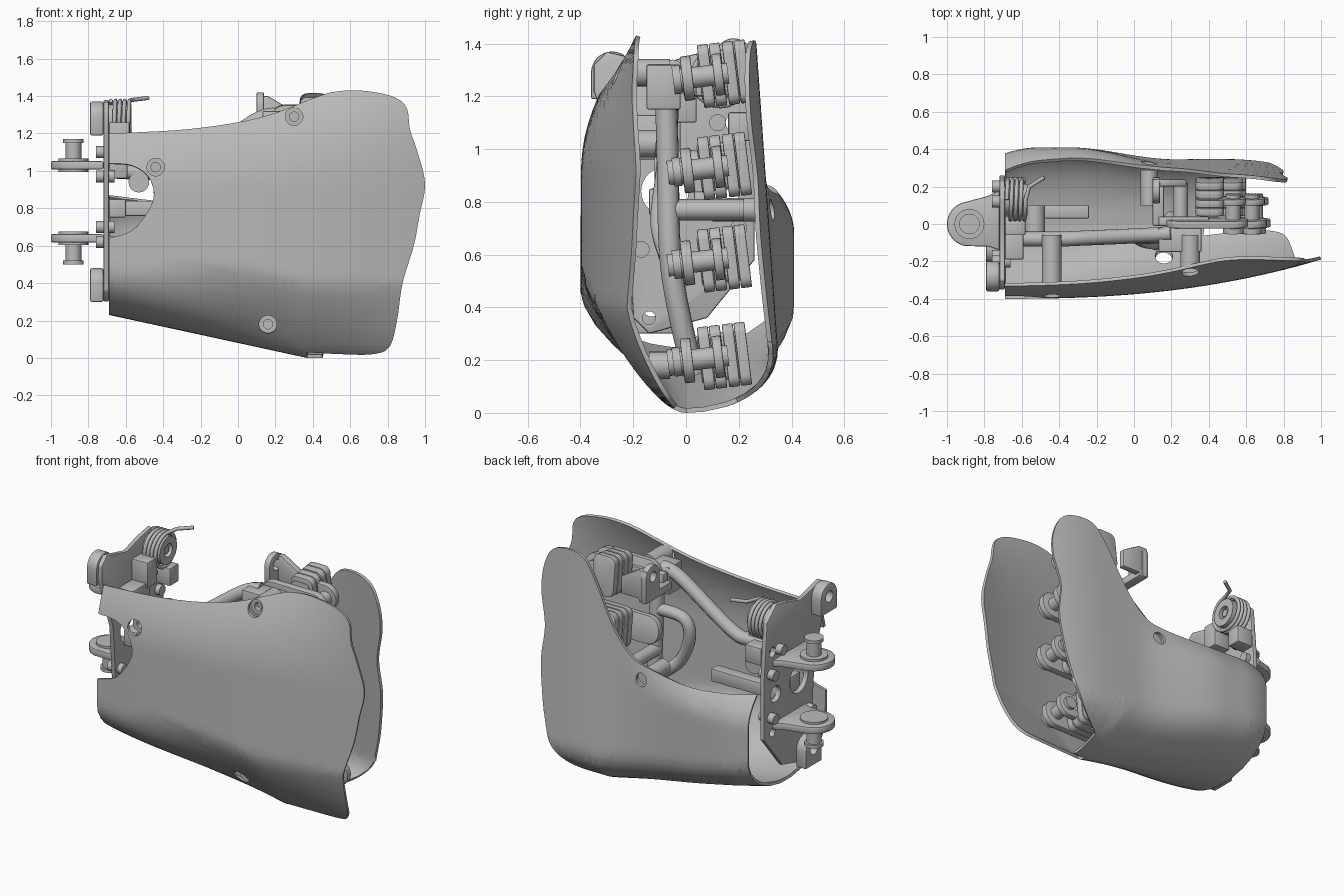
import bpy, bmesh, math
from mathutils import Vector, Matrix

cube = bpy.data.objects.get("Cube")
if cube:
    bpy.data.objects.remove(cube, do_unlink=True)

grey = bpy.data.materials.new("mid_grey")
grey.use_nodes = True
grey.diffuse_color = (0.5, 0.5, 0.5, 1)
grey.node_tree.nodes["Principled BSDF"].inputs["Base Color"].default_value = (0.5, 0.5, 0.5, 1)


def select(obj):
    bpy.ops.object.select_all(action='DESELECT')
    obj.select_set(True)
    bpy.context.view_layer.objects.active = obj


def make(name, bm):
    mesh = bpy.data.meshes.new(name)
    bm.to_mesh(mesh)
    bm.free()
    mesh.materials.append(grey)
    obj = bpy.data.objects.new(name, mesh)
    bpy.context.collection.objects.link(obj)
    return obj


def smooth(obj):
    select(obj)
    bpy.ops.object.shade_smooth_by_angle(angle=math.radians(35))
    return obj


def apply(obj, kind, **settings):
    mod = obj.modifiers.new(kind.lower(), kind)
    for key, value in settings.items():
        setattr(mod, key, value)
    select(obj)
    bpy.ops.object.modifier_apply(modifier=mod.name)


def rod(name, a, b, r, sides=28):
    """Cylinder between two points."""
    a, b = Vector(a), Vector(b)
    bm = bmesh.new()
    turn = (b - a).to_track_quat('Z', 'Y').to_matrix().to_4x4()
    bmesh.ops.create_cone(bm, cap_ends=True, segments=sides, radius1=r, radius2=r,
                          depth=(b - a).length, matrix=Matrix.Translation((a + b) / 2) @ turn)
    return smooth(make(name, bm))


def drill(obj, a, b, r):
    cutter = rod("cutter", a, b, r)
    cutter.hide_render = True
    apply(obj, 'BOOLEAN', operation='DIFFERENCE', solver='EXACT', object=cutter)
    bpy.data.objects.remove(cutter, do_unlink=True)
    smooth(obj)


def prism(name, points, axis, low, high, bevel=0.008):
    """Extrude a 2D outline along one axis."""
    place = {'x': lambda p, d: (d, p[0], p[1]),
             'y': lambda p, d: (p[0], d, p[1]),
             'z': lambda p, d: (p[0], p[1], d)}[axis]
    bm = bmesh.new()
    face = bm.faces.new([bm.verts.new(place(p, low)) for p in points])
    out = bmesh.ops.extrude_face_region(bm, geom=[face])["geom"]
    shift = Vector(place((0, 0), high - low))
    bmesh.ops.translate(bm, vec=shift, verts=[v for v in out if isinstance(v, bmesh.types.BMVert)])
    bmesh.ops.recalc_face_normals(bm, faces=bm.faces)
    obj = make(name, bm)
    apply(obj, 'BEVEL', width=bevel, segments=2, limit_method='ANGLE', angle_limit=0.7)
    return smooth(obj)


def box(name, low, high):
    return prism(name, [(low[0], low[1]), (high[0], low[1]), (high[0], high[1]), (low[0], high[1])],
                 'z', low[2], high[2])


def arc(cx, cy, r, start, end, n=16):
    steps = [math.radians(start + (end - start) * i / n) for i in range(n + 1)]
    return [(cx + r * math.cos(s), cy + r * math.sin(s)) for s in steps]


def spline(points, n=6):
    """Smooth a path through its points, keeping the ends."""
    pts = [Vector(p) for p in points]
    ext = [pts[0]] + pts + [pts[-1]]
    out = []
    for p, q, r, s in zip(ext, ext[1:], ext[2:], ext[3:]):
        for i in range(n):
            t = i / n
            out.append(0.5 * (2 * q + (r - p) * t + (2 * p - 5 * q + 4 * r - s) * t * t
                              + (3 * q - p - 3 * r + s) * t ** 3))
    return out + [pts[-1]]


def tube(name, points, r):
    curve = bpy.data.curves.new(name, 'CURVE')
    curve.dimensions = '3D'
    curve.bevel_depth, curve.bevel_resolution, curve.use_fill_caps = r, 4, True
    line = curve.splines.new('POLY')
    line.points.add(len(points) - 1)
    for point, co in zip(line.points, points):
        point.co = (*co, 1)
    obj = bpy.data.objects.new(name, curve)
    bpy.context.collection.objects.link(obj)
    curve.materials.append(grey)
    select(obj)
    bpy.ops.object.convert(target='MESH')
    return smooth(bpy.context.object)


# Curved shells: an outline in side view, sliced finely and wrapped onto a U section
def floor(x):
    return max(0.0, 0.08 - 0.217 * x)


def blend(x, low, high):
    t = min(1, max(0, (x - low) / (high - low)))
    return t * t * (3 - 2 * t)


def shell(name, segments, radius, depth, pinch, back):
    def unwrap(p):
        h = max(0.0, p[1] - floor(p[0]))
        return radius * math.acos(1 - h / radius) / (math.pi / 2) if h < radius else h

    loop = []
    for seg in segments:
        for p in (spline(seg) if len(seg) > 2 else [Vector(q) for q in seg]):
            v = Vector((p[0], 0, unwrap(p)))
            if not loop or (v - loop[-1]).length > 0.001:
                loop.append(v)
    bm = bmesh.new()
    sheet = bm.faces.new([bm.verts.new(v) for v in loop])
    sheet.normal_update()
    bmesh.ops.triangulate(bm, faces=[sheet])
    for axis, start, count in ((0, -0.67, 42), (2, 0.03, 36)):
        for i in range(count):
            co, no = Vector(), Vector()
            co[axis], no[axis] = start + i * 0.04, 1
            bmesh.ops.bisect_plane(bm, geom=bm.verts[:] + bm.edges[:] + bm.faces[:],
                                   plane_co=co, plane_no=no, dist=0.0005)
    for v in bm.verts:
        x, t = v.co.x, v.co.z
        a = min(1, t / radius) * math.pi / 2
        z = floor(x) + (radius * (1 - math.cos(a)) if t < radius else t)
        v.co = (x, depth(x, z) * min(1, math.sin(a) * (1 - pinch(x) * math.cos(a))), z)
    if back:
        bmesh.ops.reverse_faces(bm, faces=bm.faces[:])
    bm.normal_update()
    obj = make(name, bm)
    apply(obj, 'SOLIDIFY', thickness=0.018, offset=-1)
    return smooth(obj)


def front_depth(x, z):
    y = -0.4 + 0.21 * max(0, (x + 0.69) / 1.69) ** 2.4
    return y + (-y - 0.19) * max(0, (z - 0.9) / 0.53) ** 2


def back_depth(x, z):
    wrist = 0.41 - 0.9 * min(0, x + 0.5) ** 2 - 0.09 * max(0, (z - 0.68) / 0.19) ** 2
    finger = 0.365 - 0.07 * z - 0.035 * max(0, (x - 0.5) / 0.3) ** 2
    return wrist + (finger - wrist) * blend(x, -0.35, 0.25)


front = shell("front_shell", [
    [(-0.69, -1), (0.37, -1)],
    [(0.37, 0.03), (0.55, 0.02), (0.72, 0.02), (0.81, 0.06), (0.85, 0.2), (0.88, 0.4), (0.94, 0.6),
     (0.97, 0.76), (1, 0.93), (0.96, 1.1), (0.92, 1.22), (0.9, 1.34), (0.82, 1.4), (0.65, 1.43),
     (0.5, 1.42), (0.38, 1.38), (0.2, 1.31), (0, 1.26), (-0.3, 1.22), (-0.69, 1.2)],
    [(-0.69, 1.04), (-0.57, 1.03), (-0.48, 0.97), (-0.45, 0.87), (-0.49, 0.77), (-0.57, 0.68),
     (-0.69, 0.64)]], 0.4, front_depth, lambda x: -0.25 + 0.7 * blend(x, -0.69, 0.3), False)
back = shell("back_shell", [
    [(-0.69, -1), (0.45, -1)],
    [(0.46, 0.04), (0.6, 0.1), (0.7, 0.2), (0.75, 0.35), (0.78, 0.5), (0.8, 0.7), (0.78, 0.9),
     (0.82, 1.1), (0.81, 1.25), (0.75, 1.37), (0.64, 1.41), (0.52, 1.39), (0.43, 1.27), (0.35, 1.12),
     (0.27, 0.99), (0.17, 0.89), (0.05, 0.85), (-0.3, 0.83), (-0.69, 0.87)]],
    0.25, back_depth, lambda x: 0, True)

# Shell screw holes with posts behind them
for x, z, y in ((0.3, 1.29, -0.23), (-0.44, 1.02, -0.33), (0.16, 0.18, -0.14)):
    drill(front, (x, -0.6, z), (x, -0.1, z), 0.047)
    post = rod("shell_post", (x, y, z), (x, -0.06, z), 0.052)
    drill(post, (x, -0.6, z), (x, y + 0.03, z), 0.025)
drill(back, (0.08, 0.2, 0.77), (0.08, 0.6, 0.77), 0.04)
rod("back_post", (0.08, 0.1, 0.77), (0.08, 0.29, 0.77), 0.045)

# Wrist plate with windows and fixing blocks
plate = prism("wrist_plate", [(-0.35, 1.22), (-0.35, 1.32), (-0.3, 1.37), (-0.22, 1.35), (-0.1, 1.32),
                              (0.03, 1.36), (0.14, 1.38), (0.23, 1.3), (0.26, 0.95), (0.26, 0.58),
                              (0.08, 0.36), (-0.14, 0.3), (-0.2, 0.36), (-0.24, 0.9)],
              'x', -0.72, -0.69)
for y, z, r in ((-0.08, 0.84, 0.09), (0.15, 0.83, 0.05), (-0.14, 0.36, 0.025), (0.18, 0.6, 0.025),
                (0.18, 1.1, 0.03)):
    drill(plate, (-0.8, y, z), (-0.6, y, z), r)
for y, z in ((-0.28, 1.29), (-0.13, 0.4)):
    block = prism("wrist_block", arc(y, z, 0.08, 0, 180) + [(y - 0.08, z - 0.1), (y + 0.08, z - 0.1)],
                  'x', -0.79, -0.72)
    drill(block, (-0.9, y, z), (-0.6, y, z), 0.035)
for y, z in ((0.2, 0.97), (0.2, 0.7), (-0.2, 0.97), (-0.17, 0.62), (0.12, 1.1)):
    rod("plate_bolt", (-0.76, y, z), (-0.66, y, z), 0.032, 16)
box("wrist_inner_block", (-0.69, -0.19, 0.96), (-0.59, -0.02, 1.13))
box("spring_block", (-0.69, -0.06, 1.1), (-0.58, 0.04, 1.26))
box("wrist_side_block", (-0.69, 0.16, 1.03), (-0.58, 0.25, 1.14))
box("wrist_stop", (-0.69, -0.14, 0.75), (-0.6, -0.04, 0.85))
box("sensor_block", (-0.69, 0.03, 0.76), (-0.24, 0.1, 0.84))
rod("wrist_dowel", (-0.53, -0.12, 0.94), (-0.53, 0.1, 0.94), 0.055)

# Hinge lugs with pins
for z, way in ((1.03, 1), (0.64, -1)):
    prism("wrist_lug", arc(-0.88, 0, 0.12, 100, 260) + [(-0.78, -0.12), (-0.72, -0.14), (-0.72, 0.18), (-0.78, 0.15)],
          'z', z - 0.022, z + 0.022)
    rod("lug_boss", (-0.88, 0, z - 0.035), (-0.88, 0, z + 0.035), 0.08)
    rod("lug_pin", (-0.88, 0, z), (-0.88, 0, z + way * 0.14), 0.042)
    rod("lug_pin_cap", (-0.88, 0, z + way * 0.12), (-0.88, 0, z + way * 0.14), 0.055)

# Return spring on its spool
coil = [(-0.68 + 0.1 * i / 96, 0.13 + 0.105 * math.sin(i * math.pi / 12), 1.27 + 0.105 * math.cos(i * math.pi / 12))
        for i in range(97)]
tube("return_spring", coil + [(-0.56, 0.2, 1.38), (-0.48, 0.25, 1.39)], 0.011)
spool = rod("spring_spool", (-0.7, 0.13, 1.27), (-0.57, 0.13, 1.27), 0.085)
drill(spool, (-0.6, 0.13, 1.27), (-0.5, 0.13, 1.27), 0.04)
rod("spool_bolt", (-0.62, 0.13, 1.27), (-0.58, 0.13, 1.27), 0.025, 6)

# Inner tube frame
tube("upper_tube", spline([(-0.69, -0.08, 1.0), (-0.4, -0.08, 0.99), (-0.26, -0.075, 1.02), (0.08, -0.06, 1.26),
                           (0.2, -0.05, 1.3)]), 0.04)
tube("knuckle_tube", spline([(0.25, -0.08, 1.3), (0.25, -0.07, 1.0), (0.26, -0.06, 0.6), (0.24, -0.02, 0.35),
                             (0.2, 0.03, 0.15)]), 0.042)
tube("cross_tube", [(0.25, -0.06, 0.77), (0.25, 0.22, 0.77)], 0.04)
tube("middle_tube", spline([(0.25, -0.07, 1.02), (0.07, -0.07, 1.01), (0.03, -0.08, 0.9), (0.11, -0.1, 0.72),
                            (0.25, -0.07, 0.6)]), 0.036)

# Top bracket with a drilled ear
prism("top_bracket", [(0.1, 1.22), (0.28, 1.22), (0.28, 1.33), (0.16, 1.4), (0.1, 1.4)], 'y', 0.2, 0.24)
ear = prism("bracket_ear", arc(0.18, 1.35, 0.07, 0, 180) + [(0.11, 1.2), (0.25, 1.2)], 'x', 0.1, 0.14)
drill(ear, (0, 0.18, 1.35), (0.3, 0.18, 1.35), 0.032)
box("bracket_arm", (0.1, -0.01, 1.2), (0.16, 0.24, 1.25))
box("bracket_rail", (0.13, -0.01, 1.2), (0.4, 0.04, 1.3))
box("bracket_foot", (0.13, -0.15, 1.15), (0.36, -0.02, 1.32))

# Four knuckles: a block of slabs beside a long pinned lug, tilted slightly
for z, tip in ((1.28, 0.48), (0.93, 0.58), (0.58, 0.6), (0.21, 0.56)):
    def slab(name, start, end, low, high, half, corner):
        outline = []
        for i, (cx, cz) in enumerate(((end, half), (start, half), (start, -half), (end, -half))):
            outline += arc(cx - math.copysign(corner, cx - (start + end) / 2), cz - math.copysign(corner, cz),
                           corner, i * 90, i * 90 + 90, 6)
        return prism(name, outline, 'y', low, high, 0.005)
    parts = [slab("knuckle_slab", 0.33, tip, y, y + 0.042, 0.12, 0.04) for y in (-0.045, 0.0, 0.05, 0.095)]
    pivot = tip + 0.05
    parts += [slab("knuckle_core", 0.34, tip - 0.02, -0.05, 0.13, 0.09, 0.03),
              slab("knuckle_lug", 0.17, tip + 0.13, -0.115, -0.075, 0.085, 0.08),
              slab("knuckle_fork", 0.36, tip + 0.12, 0.005, 0.04, 0.08, 0.075),
              rod("knuckle_pin", (pivot, -0.14, 0), (pivot, 0.06, 0), 0.04),
              rod("knuckle_pin_head", (pivot, -0.15, 0), (pivot, -0.12, 0), 0.055),
              rod("knuckle_mount", (0.27, -0.17, 0), (0.27, -0.08, 0), 0.05)]
    for part in parts:
        part.matrix_world = Matrix.Translation((0, 0.1, z)) @ Matrix.Rotation(math.radians(7), 4, 'X')
